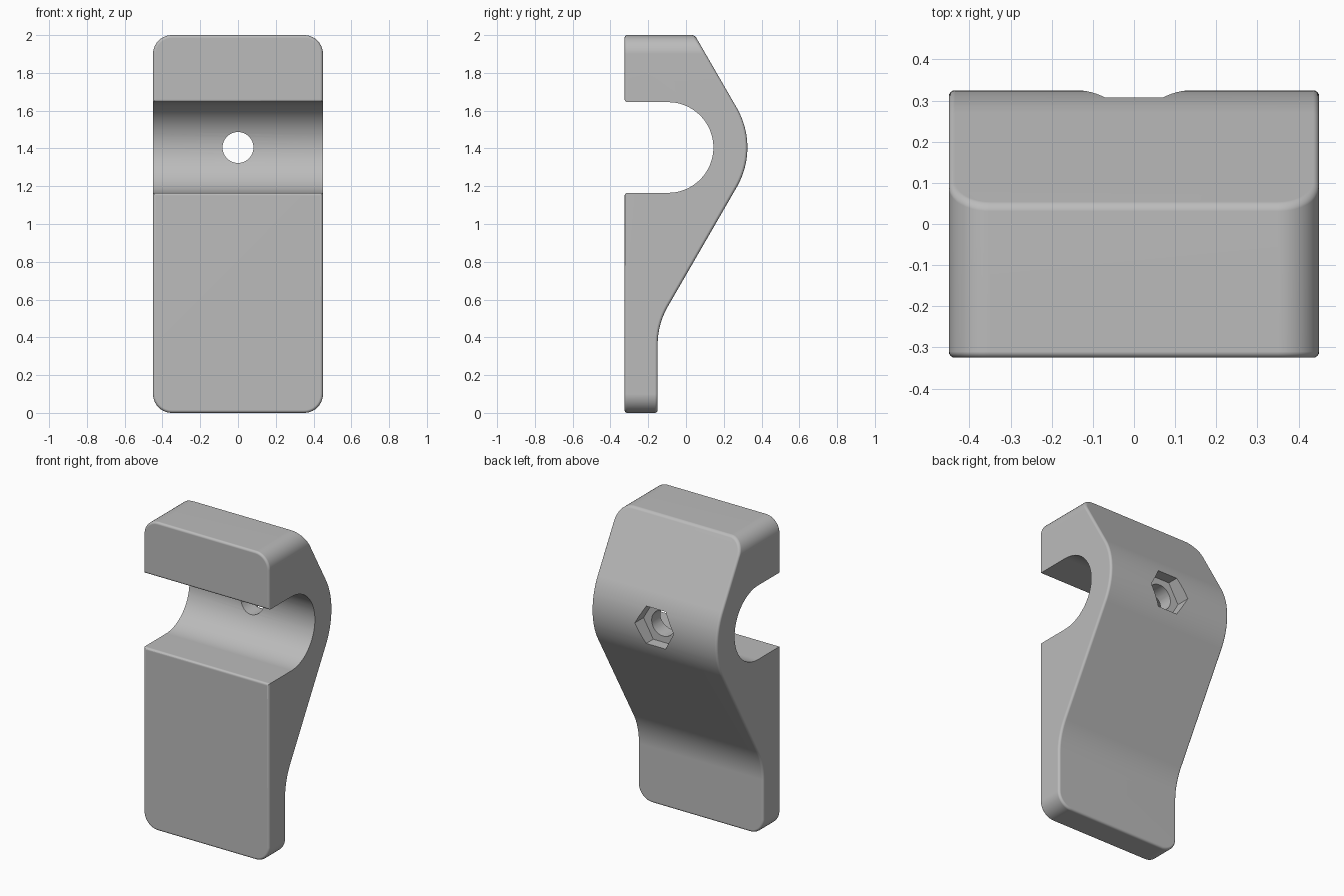
import bpy, bmesh
from math import sin, cos, tan, pi, radians
from mathutils import Vector

cube = bpy.data.objects.get("Cube")
if cube:
    bpy.data.objects.remove(cube, do_unlink=True)

grey = bpy.data.materials.new("plain grey")
grey.use_nodes = True
GREY = (0.5, 0.5, 0.5, 1)
grey.diffuse_color = GREY
grey.node_tree.nodes["Principled BSDF"].inputs["Base Color"].default_value = GREY


def arc(cu, cv, r, start, end, steps):
    """Points on an arc, angles in degrees."""
    angles = [radians(start + (end - start) * i / steps) for i in range(steps + 1)]
    return [(cu + r * cos(a), cv + r * sin(a)) for a in angles]


def prism(name, outline, axis, low, high):
    """Extrude a (y, z) outline along x, or an (x, z) outline along y."""
    bm = bmesh.new()
    place = (lambda u, v: (low, u, v)) if axis == "x" else (lambda u, v: (u, low, v))
    face = bm.faces.new([bm.verts.new(place(u, v)) for u, v in outline])
    new = bmesh.ops.extrude_face_region(bm, geom=[face])["geom"]
    shift = Vector((high - low, 0, 0) if axis == "x" else (0, high - low, 0))
    bmesh.ops.translate(bm, vec=shift, verts=[g for g in new if isinstance(g, bmesh.types.BMVert)])
    bmesh.ops.recalc_face_normals(bm, faces=bm.faces)
    mesh = bpy.data.meshes.new(name)
    bm.to_mesh(mesh)
    bm.free()
    mesh.materials.append(grey)
    obj = bpy.data.objects.new(name, mesh)
    bpy.context.collection.objects.link(obj)
    return obj


def apply(obj, kind, **settings):
    mod = obj.modifiers.new(kind.title(), kind)
    for key, value in settings.items():
        setattr(mod, key, value)
    bpy.context.view_layer.objects.active = obj
    bpy.ops.object.modifier_apply(modifier=mod.name)


def combine(obj, tool, operation):
    apply(obj, "BOOLEAN", object=tool, operation=operation, solver="EXACT")
    bpy.data.objects.remove(tool, do_unlink=True)


# Main dimensions
FRONT, STEM, HALF, HEIGHT = -0.325, -0.15, 0.45, 2.0
CY, CZ, OUTER, INNER = -0.095, 1.405, 0.42, 0.24
CORNER, EDGE, FILLET = 0.1, 0.015, 0.4

# Side profile: stem, sloping back with fillet, rounded bulge, sloping top
bulge = arc(CY, CZ, OUTER, -30, 30, 20)
bend_z = bulge[0][1] - (bulge[0][0] - STEM) / tan(radians(30))
fillet = arc(STEM + FILLET, bend_z - FILLET * tan(radians(15)), FILLET, 180, 150, 10)
over = HEIGHT + 0.2
top_y = bulge[-1][0] - (over - bulge[-1][1]) * tan(radians(30))
profile = [(FRONT, -0.2), (STEM, -0.2)] + fillet + bulge + [(top_y, over), (FRONT, over)]
bracket = prism("hook_bracket", profile, "x", -0.6, 0.6)

# Front outline with rounded corners
outline = []
for cx, cz, start in ((HALF - CORNER, CORNER, -90), (HALF - CORNER, HEIGHT - CORNER, 0),
                      (CORNER - HALF, HEIGHT - CORNER, 90), (CORNER - HALF, CORNER, 180)):
    outline += arc(cx, cz, CORNER, start, start + 90, 10)
combine(bracket, prism("outline_tool", outline, "y", -0.6, 0.6), "INTERSECT")
apply(bracket, "BEVEL", width=EDGE, segments=4, limit_method="ANGLE",
      angle_limit=radians(35), use_clamp_overlap=False)

# Round-ended slot with a softened mouth
lip = FRONT + EDGE
slot = [(FRONT - 0.1, CZ - INNER - EDGE)]
slot += arc(lip, CZ - INNER - EDGE, EDGE, 180, 90, 4)
slot += arc(CY, CZ, INNER, -90, 90, 40)
slot += arc(lip, CZ + INNER + EDGE, EDGE, -90, -180, 4)
slot += [(FRONT - 0.1, CZ + INNER + EDGE)]
combine(bracket, prism("slot_tool", slot, "x", -0.7, 0.7), "DIFFERENCE")

# Screw hole and hexagonal nut pocket
hole = arc(0, CZ, 0.082, 0, 360, 40)[:-1]
combine(bracket, prism("hole_tool", hole, "y", 0, 0.6), "DIFFERENCE")
pocket = arc(0, CZ, 0.14, 0, 360, 6)[:-1]
combine(bracket, prism("pocket_tool", pocket, "y", 0.235, 0.6), "DIFFERENCE")

# Smooth shading with crisp edges
bpy.ops.object.select_all(action="DESELECT")
bracket.select_set(True)
bpy.context.view_layer.objects.active = bracket
bpy.ops.object.shade_smooth_by_angle(angle=radians(30))
weighted = bracket.modifiers.new("Weighted normals", "WEIGHTED_NORMAL")
weighted.keep_sharp = True
